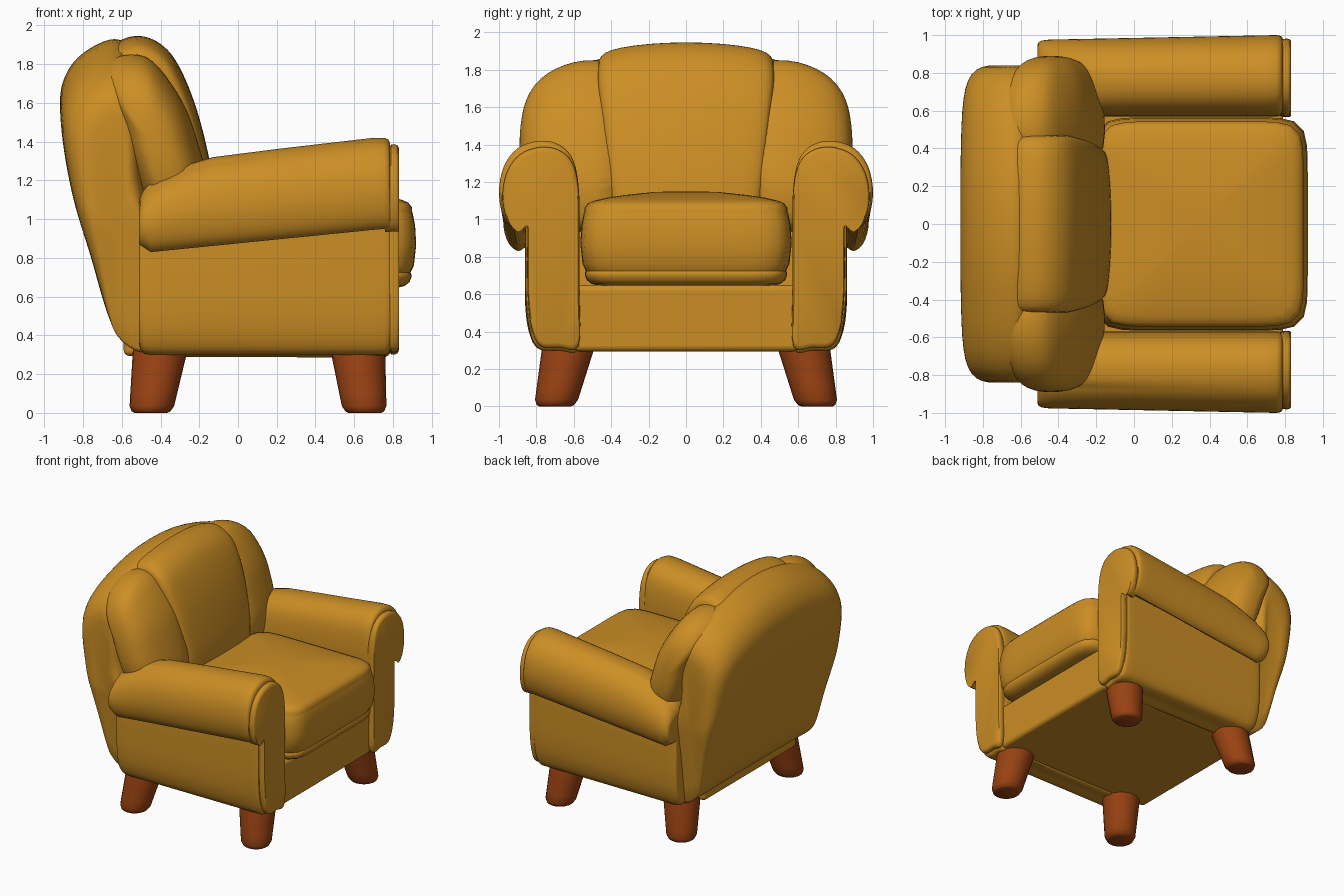
import bpy, bmesh, math
from mathutils import Vector

if "Cube" in bpy.data.objects:
    bpy.data.objects.remove(bpy.data.objects["Cube"])


def material(name, rgb):
    m = bpy.data.materials.new(name)
    m.diffuse_color = (*rgb, 1)
    m.use_nodes = True
    m.node_tree.nodes["Principled BSDF"].inputs["Base Color"].default_value = m.diffuse_color
    return m


MUSTARD = material("mustard fabric", (0.60, 0.27, 0.018))
WOOD = material("red brown wood", (0.32, 0.055, 0.006))


def finish(obj, mat, angle=45):
    obj.data.materials.append(mat)
    bpy.ops.object.select_all(action='DESELECT')
    obj.select_set(True)
    bpy.context.view_layer.objects.active = obj
    bpy.ops.object.shade_smooth_by_angle(angle=math.radians(angle))
    return obj


def catmull(p0, p1, p2, p3, t):
    return 0.5 * (2 * p1 + (p2 - p0) * t + (2 * p0 - 5 * p1 + 4 * p2 - p3) * t * t
                  + (3 * p1 - p0 - 3 * p2 + p3) * t ** 3)


def smooth_ring(points, steps=4):
    """Closed smooth curve through 2D points."""
    p = [Vector(q) for q in points]
    n = len(p)
    return [catmull(p[i - 1], p[i], p[(i + 1) % n], p[(i + 2) % n], s / steps)
            for i in range(n) for s in range(steps)]


def loft(name, rings, mat, subdivide=0):
    """Skin a list of equal closed rings and cap both ends."""
    bm = bmesh.new()
    vs = [[bm.verts.new(c) for c in ring] for ring in rings]
    n = len(rings[0])
    for a, b in zip(vs, vs[1:]):
        for i in range(n):
            bm.faces.new((a[i], a[(i + 1) % n], b[(i + 1) % n], b[i]))
    bm.faces.new(vs[0])
    bm.faces.new(vs[-1])
    bmesh.ops.recalc_face_normals(bm, faces=bm.faces)
    me = bpy.data.meshes.new(name)
    bm.to_mesh(me)
    bm.free()
    obj = bpy.data.objects.new(name, me)
    bpy.context.collection.objects.link(obj)
    finish(obj, mat)
    if subdivide:
        mod = obj.modifiers.new("smooth", 'SUBSURF')
        mod.levels = mod.render_levels = subdivide
    return obj


def both_sides(stations):
    """Mirror (y, ...) stations given from the middle outward."""
    return [(-s[0], *s[1:]) for s in reversed(stations[1:])] + stations


def lerp(x, x0, x1, a, b):
    t = min(1, max(0, (x - x0) / (x1 - x0)))
    return a + (b - a) * t


def interp(x, table):
    for (x0, a), (x1, b) in zip(table, table[1:]):
        if x <= x1:
            return lerp(x, x0, x1, a, b)
    return table[-1][1]


# Back shell: side profile carried across y, lower and thinner at the ends
shell = smooth_ring([(-.45, .33), (-.56, .34), (-.665, .5), (-.765, .85), (-.865, 1.2),
                     (-.92, 1.58), (-.88, 1.77), (-.76, 1.89), (-.6, 1.93), (-.5, 1.75),
                     (-.48, 1.2), (-.42, .6)])
rings = []
for y, h, d in both_sides([(0, 1, 1), (.25, .99, 1), (.45, .955, .99), (.6, .925, .97),
                           (.72, .885, .92), (.8, .84, .8), (.835, .79, .6), (.845, .74, .35)]):
    rings.append([(-.64 + (p.x + .64) * d if p.x < -.64 or p.y > 1.3 else p.x,
                   y * lerp(p.y, .3, 1.2, .88, 1), .33 + (p.y - .33) * h) for p in shell])
loft("back_shell", rings, MUSTARD, 1)

# Middle back cushion, narrowing towards the seat
middle = smooth_ring([(-.65, .9), (-.78, 1.5), (-.7, 1.84), (-.53, 1.95), (-.36, 1.875),
                      (-.24, 1.65), (-.155, 1.35), (-.12, 1.1), (-.15, .85)])
rings = []
for y, s in both_sides([(0, 1), (.2, .99), (.36, .962), (.44, .93), (.47, .88), (.475, .8)]):
    rings.append([(-.5 + (p.x + .5) * s, y * lerp(p.y, 1.0, 1.85, .82, 1),
                   1.15 + (p.y - 1.15) * s) for p in middle])
loft("back_middle_cushion", rings, MUSTARD, 1)

# Side wings of the back
wing = smooth_ring([(-.4, .95), (-.53, 1.2), (-.63, 1.5), (-.71, 1.73), (-.65, 1.83),
                    (-.53, 1.855), (-.42, 1.8), (-.28, 1.6), (-.2, 1.38), (-.15, 1.15), (-.2, .95)])
wing_steps = [(.3, .97), (.5, 1), (.6, .975), (.7, .9), (.78, .79), (.84, .63), (.87, .46),
              (.885, .27), (.89, .1)]
for side, label in ((-1, "right"), (1, "left")):
    rings = [[(-.44 + (p.x + .44) * s, side * y, 1.38 + (p.y - 1.38) * s) for p in wing]
             for y, s in wing_steps]
    loft(label + "_back_wing", rings, MUSTARD, 1)

# Arms: upright panel with an overhanging roll that sinks and shrinks to the rear
arm = smooth_ring([(.575, .31), (.57, .6), (.57, .95), (.572, 1.15), (.6, 1.31), (.67, 1.395),
                   (.78, 1.42), (.9, 1.38), (.975, 1.28), (1.0, 1.14), (.975, 1.01),
                   (.92, .95), (.865, .985), (.862, .85), (.86, .6), (.84, .42), (.79, .31),
                   (.68, .3)])
roll_top = [(-.51, 1.12), (-.48, 1.17), (-.4, 1.225), (-.27, 1.28), (-.13, 1.32),
            (.2, 1.362), (.7, 1.42), (.8, 1.42)]
roll_low = [(-.51, .87), (-.45, .83), (.75, .95), (.8, .95)]


def arm_ring(x, side, s=1.0):
    lo, hi = interp(x, roll_low), interp(x, roll_top)
    out = []
    for p in arm:
        if p.y > .949:
            z = lo + (p.y - .95) / .47 * (hi - lo)
        else:
            z = .3 + (p.y - .3) / .65 * (lo - .3)
        y = p.x - (lerp(x, -.5, .75, .025, 0) if p.x > .87 else 0)
        out.append((x, side * (.74 + (y - .74) * s), .87 + (z - .87) * s))
    return out


for side, label in ((-1, "right"), (1, "left")):
    steps = [(-.51, .9), (-.505, .95), (-.485, .985), (-.45, 1), (-.4, 1), (-.27, 1), (-.13, 1),
             (.03, 1), (.2, 1), (.45, 1), (.7, 1), (.755, 1), (.775, .985), (.785, .95)]
    loft(label + "_arm", [arm_ring(x, side, s) for x, s in steps], MUSTARD)
    # Padded facing on the arm front
    face_steps = [(.76, .93), (.785, .94), (.79, .955), (.81, .958), (.825, .945), (.832, .91)]
    loft(label + "_arm_front_panel",
         [[(x, c[1] - side * .008, c[2] - .01) for c in arm_ring(x, side, s)] for x, s in face_steps], MUSTARD)


def pad_ring(z, cx, rx, ry, power=9, n=64):
    out = []
    for i in range(n):
        a = 2 * math.pi * (i + .5) / n
        c, s = math.cos(a), math.sin(a)
        r = (abs(c) ** power + abs(s) ** power) ** (-1 / power)
        out.append((cx + rx * r * c, ry * r * s, z))
    return out


# Seat cushion with piped edges and crowned top
seat_steps = [(.645, .1), (.655, .06), (.675, .035), (.70, .025), (.715, .025), (.725, .03),
              (.76, .012), (.87, 0), (.97, .006), (1.03, .018), (1.04, .022), (1.06, .022),
              (1.085, .04), (1.1, .075), (1.115, .14), (1.13, .24), (1.145, .38), (1.15, .5)]
loft("seat_cushion", [pad_ring(z, .355, .565 - i, .565 - i) for z, i in seat_steps], MUSTARD)

# Seat base box with softened edges
bpy.ops.mesh.primitive_cube_add(size=1, location=(.1, 0, .472))
base = bpy.context.object
base.name = "seat_base"
base.scale = (1.38, 1.2, .356)
bpy.ops.object.transform_apply(location=False, rotation=False, scale=True)
bev = base.modifiers.new("soft edges", 'BEVEL')
bev.width, bev.segments = .03, 4
finish(base, MUSTARD)

# Four splayed tapered legs
leg_steps = [(.0, .085), (.008, .1), (.035, .115), (.1, .121), (.2, .13), (.31, .14), (.4, .142)]
for end, x_top, x_low in (("front", .61, .655), ("back", -.39, -.45)):
    for side, label in ((-1, "right"), (1, "left")):
        rings = []
        for z, r in leg_steps:
            cx, cy = lerp(z, 0, .4, x_low, x_top), lerp(z, 0, .4, .7, .61)
            rings.append([(cx + r * math.cos(k * math.pi / 12),
                           side * cy + r * math.sin(k * math.pi / 12), z) for k in range(24)])
        loft(f"{end}_{label}_leg", rings, WOOD)
